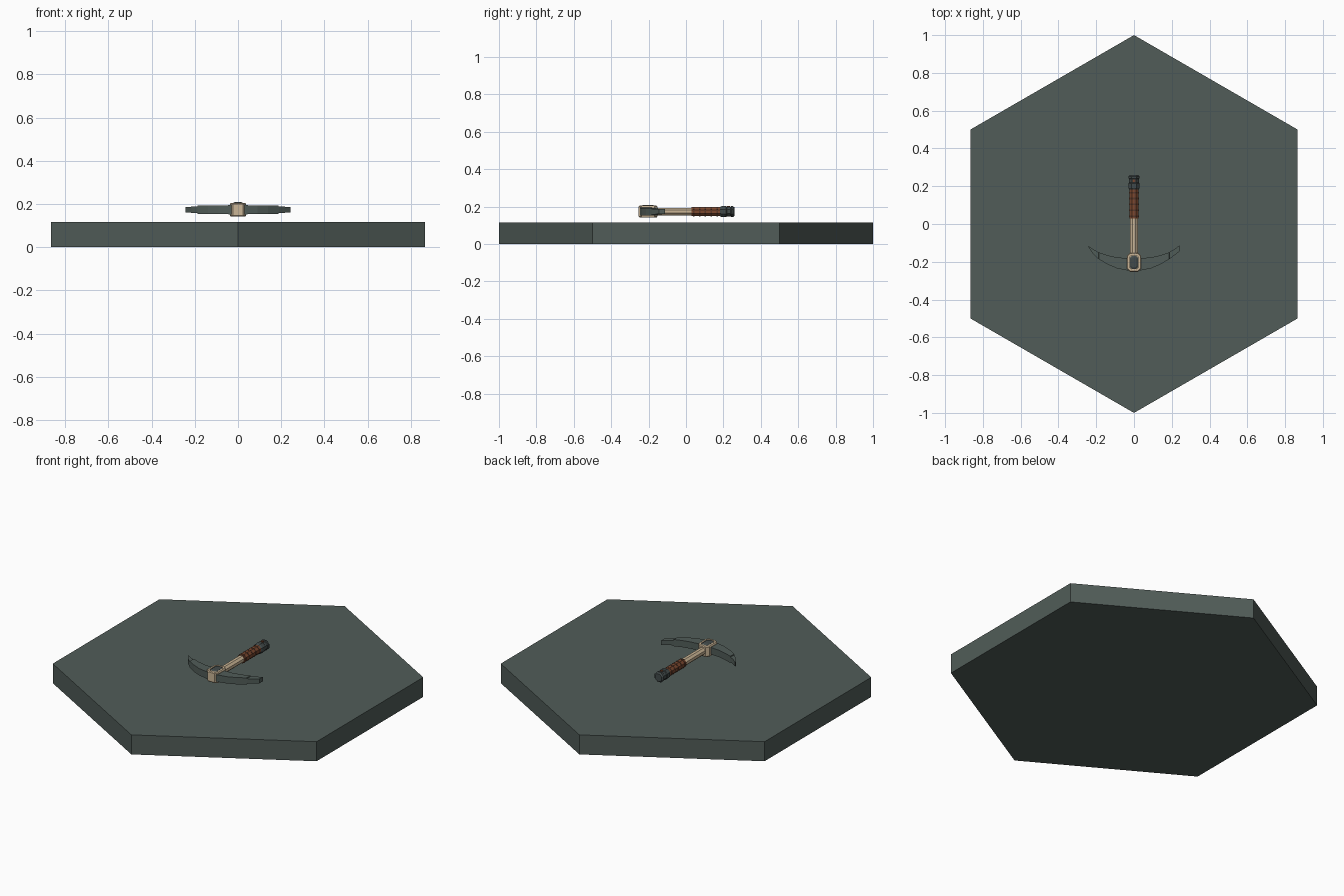
import bpy, bmesh, math
from mathutils import Matrix

if "Cube" in bpy.data.objects:
    bpy.data.objects.remove(bpy.data.objects["Cube"])


def mat(name, col):
    m = bpy.data.materials.new(name)
    m.diffuse_color = (*col, 1)
    m.use_nodes = True
    m.node_tree.nodes["Principled BSDF"].inputs["Base Color"].default_value = m.diffuse_color
    return m


SLATE = mat("slate", (0.082, 0.108, 0.098))
STEEL = mat("dark steel", (0.055, 0.07, 0.07))
WOOD = mat("pale wood", (0.60, 0.47, 0.31))
LEATHER = mat("brown leather", (0.20, 0.065, 0.028))
STRAP = mat("dark leather", (0.10, 0.04, 0.022))

ZC = 0.173  # height of the tool axis


def make(name, bm, material):
    bmesh.ops.recalc_face_normals(bm, faces=bm.faces)
    me = bpy.data.meshes.new(name)
    bm.to_mesh(me)
    bm.free()
    me.materials.append(material)
    ob = bpy.data.objects.new(name, me)
    bpy.context.collection.objects.link(ob)
    return ob


def loft(name, rings, material):
    """Skin a list of equal-length point rings and cap both ends."""
    bm = bmesh.new()
    loops = [[bm.verts.new(p) for p in r] for r in rings]
    n = len(loops[0])
    for a, b in zip(loops, loops[1:]):
        for i in range(n):
            j = (i + 1) % n
            bm.faces.new((a[i], a[j], b[j], b[i]))
    bm.faces.new(loops[0])
    bm.faces.new(loops[-1])
    return make(name, bm, material)


def turned(name, profile, material, sides=8):
    """Faceted solid along y from (y, radius) pairs."""
    k = 1 / math.cos(math.pi / sides)
    ang = [(i + 0.5) * math.tau / sides for i in range(sides)]
    return loft(name, [[(r * k * math.cos(a), y, ZC + r * k * math.sin(a)) for a in ang]
                       for y, r in profile], material)


def octagon(hx, hy, c, z, cy):
    pts = [(hx, hy - c), (hx - c, hy), (c - hx, hy), (-hx, hy - c),
           (-hx, c - hy), (c - hx, -hy), (hx - c, -hy), (hx, c - hy)]
    return [(x, y + cy, z) for x, y in pts]


# hexagonal slab with corners on the y axis
hexagon = [(math.sin(i * math.pi / 3), math.cos(i * math.pi / 3)) for i in range(6)]
loft("base_slab", [[(x, y, z) for x, y in hexagon] for z in (0, 0.116)], SLATE)

# wooden shaft
turned("shaft", [(-0.20, 0.020), (0.04, 0.020)], WOOD)

# leather grip with narrow straps
turned("grip", [(0.03, 0.024), (0.19, 0.024)], LEATHER)
for i in range(5):
    y = 0.042 + i * 0.031
    turned("grip_strap", [(y - 0.004, 0.0255), (y + 0.004, 0.0255)], STRAP)

# steel pommel with a rivet on top
turned("pommel", [(0.182, 0.024), (0.190, 0.029), (0.215, 0.029), (0.219, 0.026),
                  (0.238, 0.026), (0.242, 0.029), (0.252, 0.029), (0.260, 0.022)], STEEL)
bm = bmesh.new()
bmesh.ops.create_cone(bm, cap_ends=True, segments=8, radius1=0.008, radius2=0.008, depth=0.006,
                      matrix=Matrix.Translation((0, 0.228, ZC + 0.027)))
make("pommel_rivet", bm, LEATHER)

# curved head: (x, outer y, inner y, half thickness)
stations = [(-0.242, -0.121, -0.116, 0.013), (-0.215, -0.160, -0.135, 0.014),
            (-0.188, -0.185, -0.149, 0.015), (-0.186, -0.186, -0.150, 0.020),
            (-0.140, -0.214, -0.166, 0.020), (-0.090, -0.235, -0.177, 0.020),
            (-0.035, -0.246, -0.181, 0.021), (0.035, -0.246, -0.181, 0.021),
            (0.090, -0.235, -0.177, 0.020), (0.140, -0.214, -0.166, 0.020),
            (0.186, -0.186, -0.150, 0.020), (0.188, -0.185, -0.149, 0.015),
            (0.215, -0.165, -0.132, 0.014), (0.242, -0.144, -0.113, 0.013)]
loft("pick_head", [[(x, yo, ZC - t), (x, yi, ZC - t), (x, yi, ZC + t), (x, yo, ZC + t)]
                   for x, yo, yi, t in stations], SLATE)

# collar: bevelled socket ring around the head, with a steel plug in its eye
CY = -0.203
rings = [(0.024, 0.036, 0.010, 0.150), (0.024, 0.036, 0.010, 0.142),
         (0.034, 0.046, 0.014, 0.142), (0.037, 0.050, 0.015, 0.147),
         (0.037, 0.050, 0.015, 0.200), (0.034, 0.046, 0.014, 0.205),
         (0.024, 0.036, 0.010, 0.205), (0.024, 0.036, 0.010, 0.197)]
loft("collar", [octagon(a, b, c, z, CY) for a, b, c, z in rings], WOOD)
loft("collar_plug", [octagon(a, b, c, z, CY) for a, b, c, z in
                     [(0.022, 0.034, 0.010, 0.141), (0.022, 0.034, 0.010, 0.204),
                      (0.014, 0.026, 0.007, 0.209)]], STEEL)
